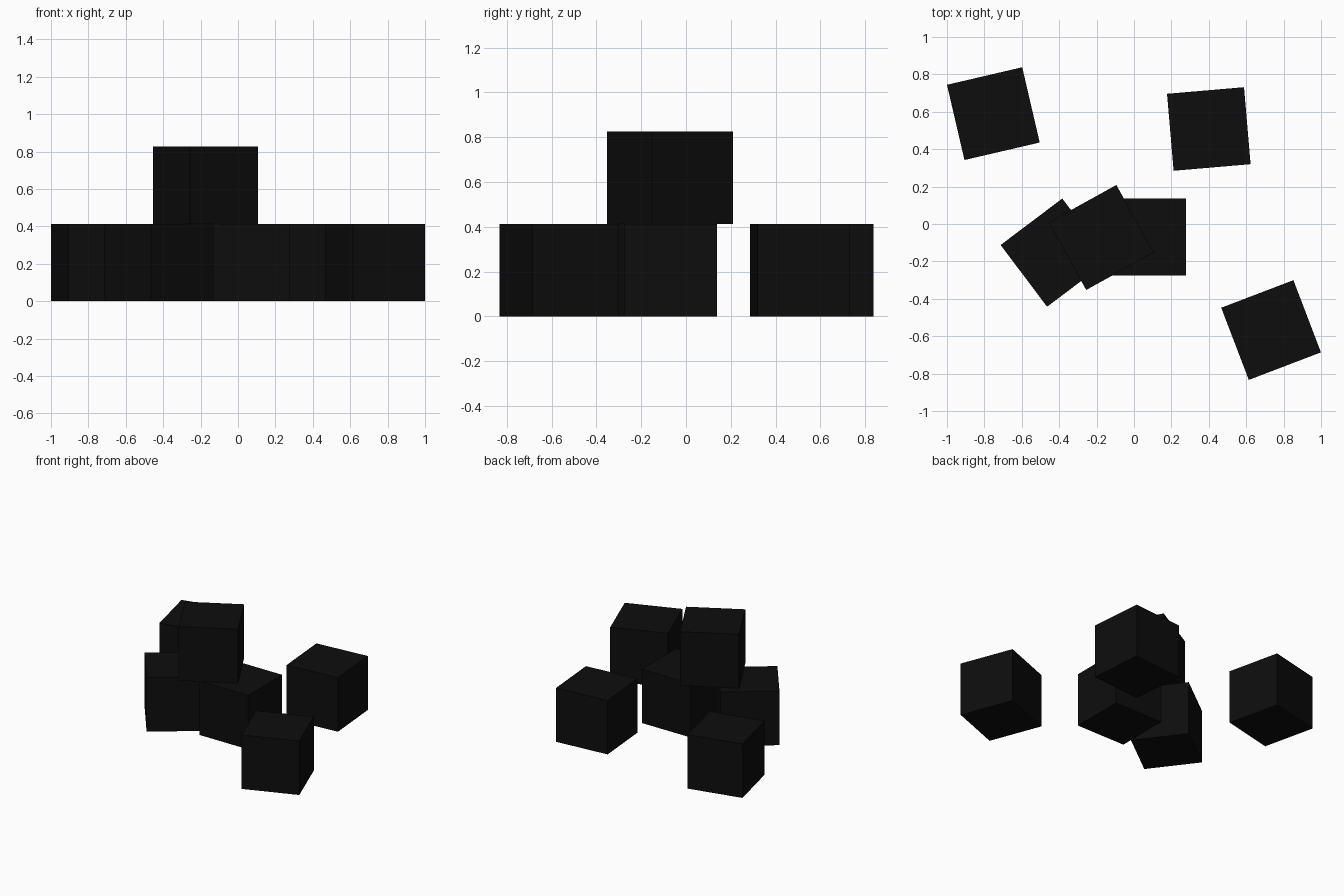
import bpy
import math

if "Cube" in bpy.data.objects:
    bpy.data.objects.remove(bpy.data.objects["Cube"])

SIZE = 0.413

black = bpy.data.materials.new("black")
black.diffuse_color = (0.004, 0.004, 0.004, 1)
black.use_nodes = True
black.node_tree.nodes["Principled BSDF"].inputs["Base Color"].default_value = black.diffuse_color


def cube(name, x, y, level, angle):
    """Block standing on the given level, turned about z."""
    bpy.ops.mesh.primitive_cube_add(size=SIZE, location=(x, y, SIZE * (level + 0.5)),
                                    rotation=(0, 0, math.radians(angle)))
    ob = bpy.context.object
    ob.name = name
    ob.data.materials.append(black)


# scattered blocks on the ground
cube("back_left_block", -0.752, 0.590, 0, 13.1)
cube("back_right_block", 0.400, 0.508, 0, 4.9)
cube("front_right_block", 0.733, -0.567, 0, 20.9)

# small stack: two blocks side by side with one on top
cube("stack_left_block", -0.424, -0.153, 0, 37)
cube("stack_right_block", 0.072, -0.069, 0, 0)
cube("stack_top_block", -0.175, -0.072, 1, 29)
